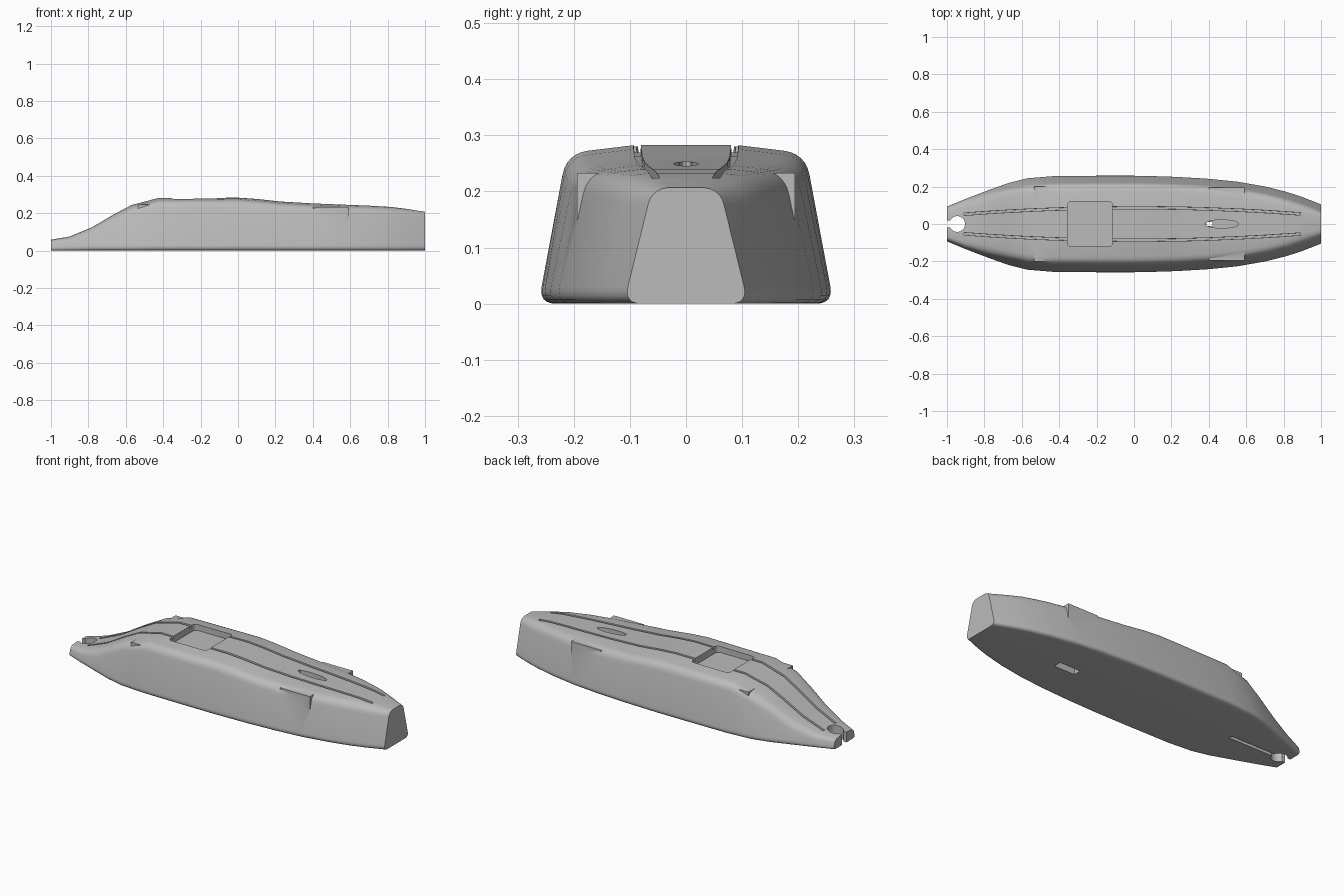
import bpy
import bmesh
import math
from mathutils import Vector, Matrix

if "Cube" in bpy.data.objects:
    bpy.data.objects.remove(bpy.data.objects["Cube"])

grey = bpy.data.materials.new("light grey")
grey.use_nodes = True
grey.diffuse_color = (0.5, 0.5, 0.5, 1)
grey.node_tree.nodes["Principled BSDF"].inputs["Base Color"].default_value = (0.5, 0.5, 0.5, 1)

# Hull stations: x, half width at the bottom, deck height
STATIONS = [
    (-1.0, 0.097, 0.058), (-0.9, 0.14, 0.075), (-0.78, 0.187, 0.125),
    (-0.67, 0.226, 0.19), (-0.57, 0.25, 0.243), (-0.43, 0.261, 0.28),
    (-0.2, 0.263, 0.281), (0.0, 0.263, 0.283), (0.1, 0.261, 0.276),
    (0.23, 0.257, 0.262), (0.4, 0.247, 0.252), (0.55, 0.232, 0.246),
    (0.7, 0.206, 0.24), (0.82, 0.176, 0.233), (0.9, 0.15, 0.223), (1.0, 0.111, 0.207),
]


def deck_height(x):
    for a, b in zip(STATIONS, STATIONS[1:]):
        if x <= b[0]:
            return a[2] + (b[2] - a[2]) * (x - a[0]) / (b[0] - a[0])
    return STATIONS[-1][2]


def make_object(name, bm):
    bmesh.ops.recalc_face_normals(bm, faces=bm.faces)
    mesh = bpy.data.meshes.new(name)
    bm.to_mesh(mesh)
    bm.free()
    mesh.materials.append(grey)
    obj = bpy.data.objects.new(name, mesh)
    bpy.context.collection.objects.link(obj)
    return obj


def loft(name, rings):
    bm = bmesh.new()
    loops = [[bm.verts.new(p) for p in ring] for ring in rings]
    n = len(loops[0])
    for a, b in zip(loops, loops[1:]):
        for i in range(n):
            j = (i + 1) % n
            bm.faces.new((a[i], a[j], b[j], b[i]))
    bm.faces.new(loops[0])
    bm.faces.new(loops[-1])
    return make_object(name, bm)


def box(name, low, high, corner=0):
    bm = bmesh.new()
    low, high = Vector(low), Vector(high)
    bmesh.ops.create_cube(bm, size=1, matrix=Matrix.Translation((low + high) / 2)
                          @ Matrix.Diagonal((*(high - low), 1)))
    if corner:
        upright = [e for e in bm.edges
                   if abs(e.verts[0].co.z - e.verts[1].co.z) > 0.001]
        bmesh.ops.bevel(bm, geom=upright, offset=corner, segments=5, profile=0.5,
                        affect='EDGES')
    return make_object(name, bm)


def cylinder(name, x, rx, ry, low, high):
    bm = bmesh.new()
    bmesh.ops.create_cone(bm, cap_ends=True, segments=32, radius1=1, radius2=1, depth=1,
                          matrix=Matrix.Translation((x, 0, (low + high) / 2))
                          @ Matrix.Diagonal((rx, ry, high - low, 1)))
    return make_object(name, bm)


def rounded(before, corner, after, radius, steps=6):
    a = corner + (before - corner).normalized() * radius
    b = corner + (after - corner).normalized() * radius
    return [a.lerp(corner, t).lerp(corner.lerp(b, t), t)
            for t in (i / steps for i in range(steps + 1))]


def section(x, w, h):
    # Rounded trapezoid with a flat middle and gently falling shoulders
    top_y = w - 0.05 * min(1, h / 0.2)
    flat_y = min(0.088, top_y * 0.5)
    bottom, crown = Vector((w, 0)), Vector((flat_y, h))
    shoulder = Vector((top_y, h - 0.12 * (top_y - flat_y)))
    low_r = min(0.032, h * 0.35)
    high_r = min(0.04, h * 0.35, (top_y - flat_y) * 0.9)
    half = (rounded(Vector((0, 0)), bottom, shoulder, low_r)
            + rounded(bottom, shoulder, crown, high_r) + [crown])
    right = [(x, p.x, p.y) for p in half]
    return right + [(x, -y, z) for _, y, z in reversed(right)]


hull = loft("hull", [section(*s) for s in STATIONS])


def combine(tool, operation):
    tool.hide_render = True
    mod = hull.modifiers.new(tool.name, 'BOOLEAN')
    mod.operation = operation
    mod.solver = 'EXACT'
    mod.object = tool
    bpy.context.view_layer.objects.active = hull
    bpy.ops.object.modifier_apply(modifier=mod.name)
    bpy.data.objects.remove(tool)


# Corner steps standing out of the shoulders, fore and aft
for side in (1, -1):
    for name, x0, x1, y, z in (("rear_step", 0.4, 0.59, 0.194, 0.233),
                               ("nose_step", -0.535, -0.42, 0.2, 0.246)):
        ys = sorted((side * 0.14, side * y))
        combine(box(name, (x0, ys[0], 0.15), (x1, ys[1], z)), 'UNION')

# Two deck grooves that converge toward both ends
for side in (1, -1):
    rings = []
    xs = sorted({s[0] for s in STATIONS if abs(s[0]) < 0.88}
                | {-0.91, 0.89, -0.5, -0.3, 0.3, 0.62})
    for x in xs:
        y = side * (0.087 - 0.034 * abs(x / 0.9) ** 2)
        z = deck_height(x)
        rings.append([(x, y - 0.006, z - 0.014), (x, y + 0.006, z - 0.014),
                      (x, y + 0.008, z + 0.03), (x, y - 0.008, z + 0.03)])
    combine(loft("groove", rings), 'DIFFERENCE')

# Deck pocket, nose hole with open slot, drain and underside slots
for cutter in (
    box("pocket", (-0.355, -0.12, 0.243), (-0.115, 0.12, 0.4), 0.02),
    cylinder("nose_hole", -0.945, 0.042, 0.042, -0.1, 0.3),
    box("nose_slot", (-1.1, -0.02, -0.1), (-0.95, 0.02, 0.3)),
    box("keel_slot", (-0.96, -0.01, -0.1), (-0.63, 0.01, 0.03)),
    cylinder("drain_recess", 0.47, 0.09, 0.022, 0.215, 0.4),
    box("drain_hole", (0.387, -0.011, -0.1), (0.42, 0.011, 0.3)),
    box("drain_slot", (0.37, -0.022, -0.1), (0.5, 0.022, 0.05)),
):
    combine(cutter, 'DIFFERENCE')

bpy.ops.object.select_all(action='DESELECT')
hull.select_set(True)
bpy.context.view_layer.objects.active = hull
bpy.ops.object.shade_smooth_by_angle(angle=math.radians(28))
